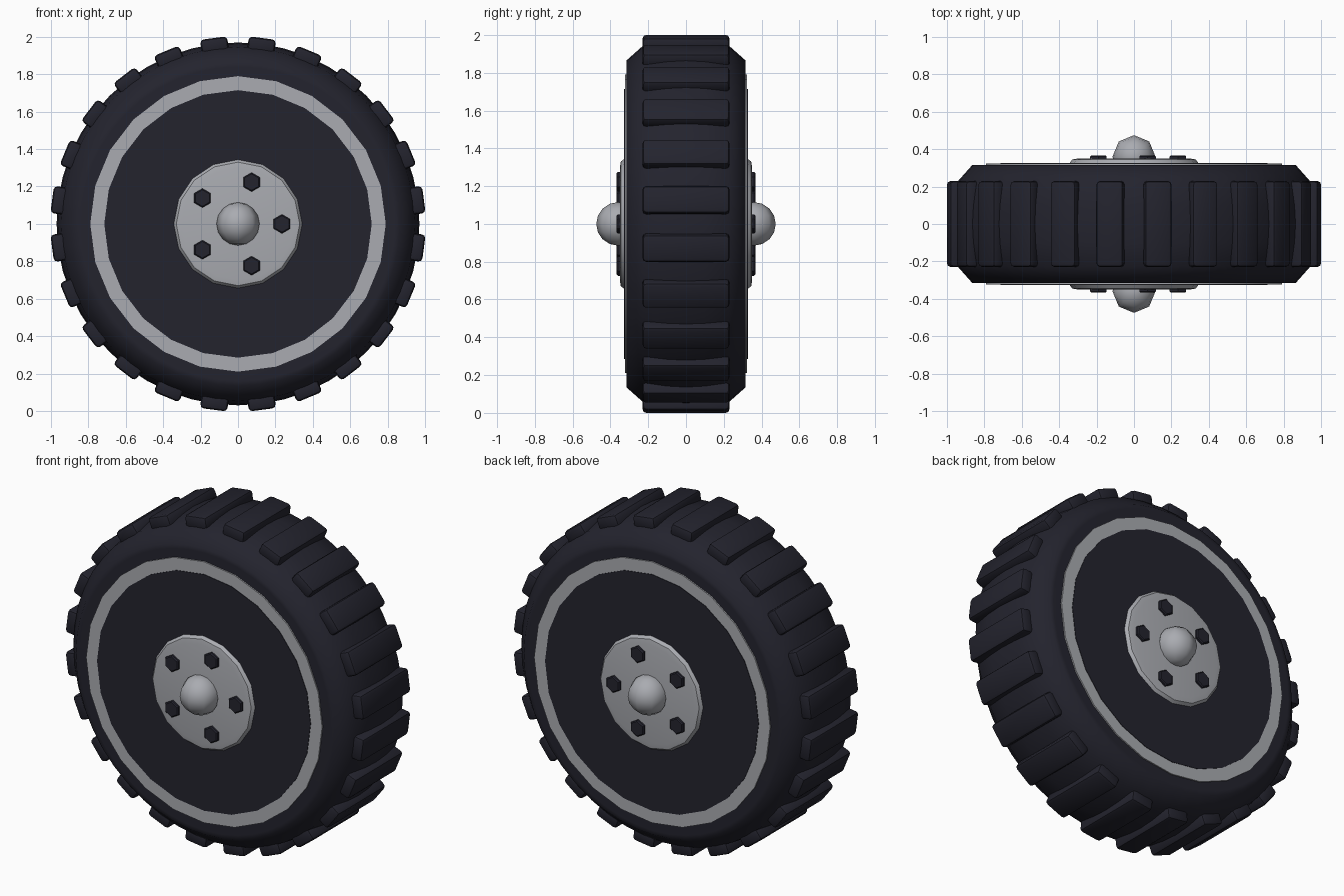
import bpy, bmesh, math
from mathutils import Matrix, Vector

cube = bpy.data.objects.get("Cube")
if cube:
    bpy.data.objects.remove(cube)

AXLE = Vector((0, 0, 1))


def make_material(name, rgb):
    mat = bpy.data.materials.new(name)
    mat.use_nodes = True
    mat.diffuse_color = (*rgb, 1)
    mat.node_tree.nodes["Principled BSDF"].inputs["Base Color"].default_value = (*rgb, 1)
    return mat


rubber = make_material("dark rubber", (0.017, 0.017, 0.027))
metal = make_material("grey metal", (0.40, 0.41, 0.44))


def finish(name, bm, mat, location, smooth_angle):
    bmesh.ops.recalc_face_normals(bm, faces=bm.faces[:])
    mesh = bpy.data.meshes.new(name)
    bm.to_mesh(mesh)
    bm.free()
    mesh.materials.append(mat)
    obj = bpy.data.objects.new(name, mesh)
    obj.location = location
    bpy.context.collection.objects.link(obj)
    bpy.ops.object.select_all(action='DESELECT')
    obj.select_set(True)
    bpy.context.view_layer.objects.active = obj
    bpy.ops.object.shade_smooth_by_angle(angle=math.radians(smooth_angle))
    return obj


def lathe(name, profile, sides, mat, location=AXLE, smooth_angle=30):
    """Spin (radius, y) points round the y axis and cap both ends."""
    bm = bmesh.new()
    rings = []
    for r, y in profile:
        angles = [math.tau * i / sides for i in range(sides)]
        rings.append([bm.verts.new((r * math.sin(a), y, r * math.cos(a))) for a in angles])
    for a, b in zip(rings, rings[1:]):
        for i in range(sides):
            j = (i + 1) % sides
            bm.faces.new((a[i], a[j], b[j], b[i]))
    bm.faces.new(rings[0])
    bm.faces.new(rings[-1])
    return finish(name, bm, mat, location, smooth_angle)


def mirrored(half):
    """Extend a half profile, listed from outside to centre, to the other side."""
    return half + [(r, -y) for r, y in reversed(half) if y]


# Tire with bevelled shoulders and a slightly crowned tread
lathe("tire", mirrored([(0.84, 0.316), (0.865, 0.315), (0.945, 0.225), (0.964, 0.1), (0.97, 0)]),
      48, rubber, smooth_angle=60)

# Tread lugs: one rounded block repeated round the tire
LUGS = 24
bm = bmesh.new()
for k in range(LUGS):
    part = bmesh.new()
    bmesh.ops.create_cube(part, size=1)
    bmesh.ops.scale(part, vec=(0.146, 0.46, 0.082), verts=part.verts[:])
    bmesh.ops.bevel(part, geom=part.edges[:], offset=0.02, segments=2,
                    profile=0.5, affect='EDGES')
    turn = Matrix.Rotation(math.tau * (k + 0.5) / LUGS, 4, 'Y')
    part.transform(turn @ Matrix.Translation((0, 0, 0.961)))
    temp = bpy.data.meshes.new("lug_temp")
    part.to_mesh(temp)
    part.free()
    bm.from_mesh(temp)
    bpy.data.meshes.remove(temp)
finish("tread_lugs", bm, rubber, AXLE, 40)

# Rim stripe, wheel disc and hub plate run through to both sides
lathe("rim_stripe", mirrored([(0.79, 0.324)]), 24, metal)
lathe("wheel_disc", mirrored([(0.715, 0.327)]), 24, rubber)
lathe("hub_plate", mirrored([(0.30, 0.35), (0.33, 0.345), (0.345, 0.325)]), 16, metal)

# Axle caps and five hexagonal nuts on each side
for side, y in (("front", -1), ("back", 1)):
    bm = bmesh.new()
    bmesh.ops.create_uvsphere(bm, u_segments=8, v_segments=8, radius=0.115)
    finish(side + "_axle_cap", bm, metal, (0, y * 0.36, 1), 60)
    for k in range(5):
        a = math.tau * k / 5
        spot = AXLE + 0.235 * Vector((math.cos(a), 0, math.sin(a)))
        lathe(f"{side}_nut_{k + 1}", [(0.051, y * 0.33), (0.051, y * 0.361), (0.044, y * 0.367)],
              6, rubber, spot)
